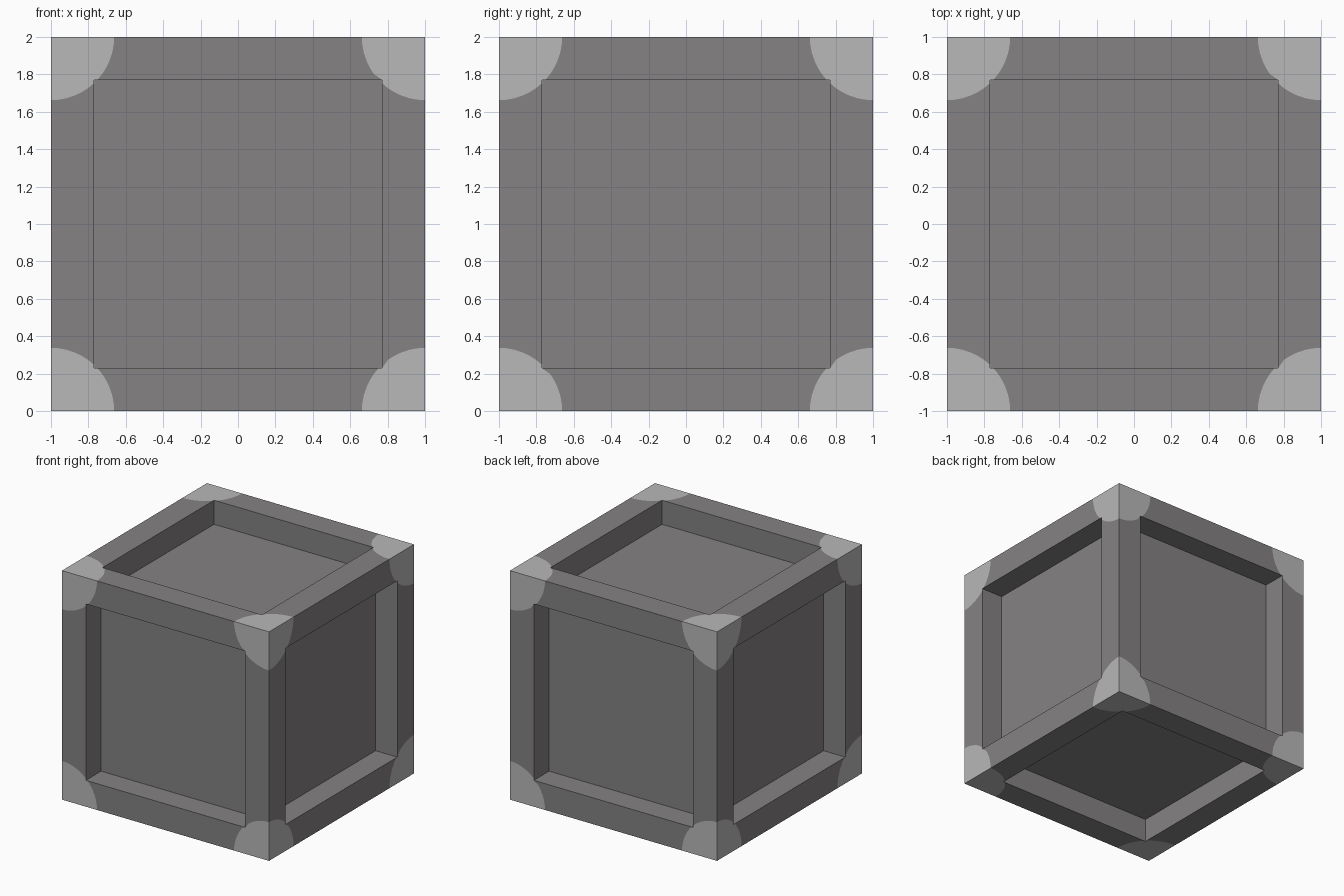
import bpy, bmesh, math
from mathutils import Matrix, Vector

if "Cube" in bpy.data.objects:
    bpy.data.objects.remove(bpy.data.objects["Cube"])

FRAME = 0.23    # width of the frame bars
DEPTH = 0.21    # depth of the recessed panels
R = 0.338       # radius of the pale corner caps
I = 1 - FRAME


def material(name, c):
    m = bpy.data.materials.new(name)
    m.diffuse_color = (*c, 1)
    m.use_nodes = True
    m.node_tree.nodes["Principled BSDF"].inputs["Base Color"].default_value = m.diffuse_color
    return m


dark = material("dark grey", (0.232, 0.223, 0.223))
pale = material("pale grey", (0.48, 0.48, 0.48))

# Half of the cap outline at corner (-1,-1): edge point to the inner frame corner
end = math.asin(FRAME / R)
arc = [(-1 + R * math.cos(end * k / 6), -1 + R * math.sin(end * k / 6)) for k in range(7)]
half = arc + [(-I, -I)]
mirrored = [(y, x) for x, y in reversed(arc)]

cap = [(x, y, 1) for x, y in [(-1, -1)] + half + mirrored]
bar = [(x, y, 1) for x, y in [(-x, y) for x, y in half] + half[::-1]]
wall = [(-I, -I, 1), (I, -I, 1), (I, -I, 1 - DEPTH), (-I, -I, 1 - DEPTH)]
panel = [(-I, -I, 1 - DEPTH), (I, -I, 1 - DEPTH), (I, I, 1 - DEPTH), (-I, I, 1 - DEPTH)]

# Rotations that carry the top side to all six sides of the crate
sides = [Matrix.Rotation(math.pi * a / 2, 4, 'X') for a in range(4)]
sides += [Matrix.Rotation(math.pi * a / 2, 4, 'Y') for a in (1, 3)]
quarters = [Matrix.Rotation(math.pi * q / 2, 4, 'Z') for q in range(4)]


def build(name, shapes, turns, mat):
    bm = bmesh.new()
    for s in sides:
        for q in turns:
            for pts in shapes:
                f = bm.faces.new([bm.verts.new(s @ q @ Vector(p)) for p in pts])
                f.normal_update()
                # Point the face outward, or into the recess for walls
                out = s @ Vector((0, 0, 1))
                aim = (s @ Vector((0, 0, 1)) - f.calc_center_median()) if pts is wall else out
                if f.normal.dot(aim) < 0:
                    f.normal_flip()
    bmesh.ops.remove_doubles(bm, verts=bm.verts, dist=1e-4)
    me = bpy.data.meshes.new(name)
    bm.to_mesh(me)
    bm.free()
    me.materials.append(mat)
    ob = bpy.data.objects.new(name, me)
    ob.location.z = 1
    bpy.context.collection.objects.link(ob)


build("crate_frame", [bar, wall], quarters, dark)
build("recessed_panels", [panel], quarters[:1], dark)
build("corner_caps", [cap], quarters, pale)
